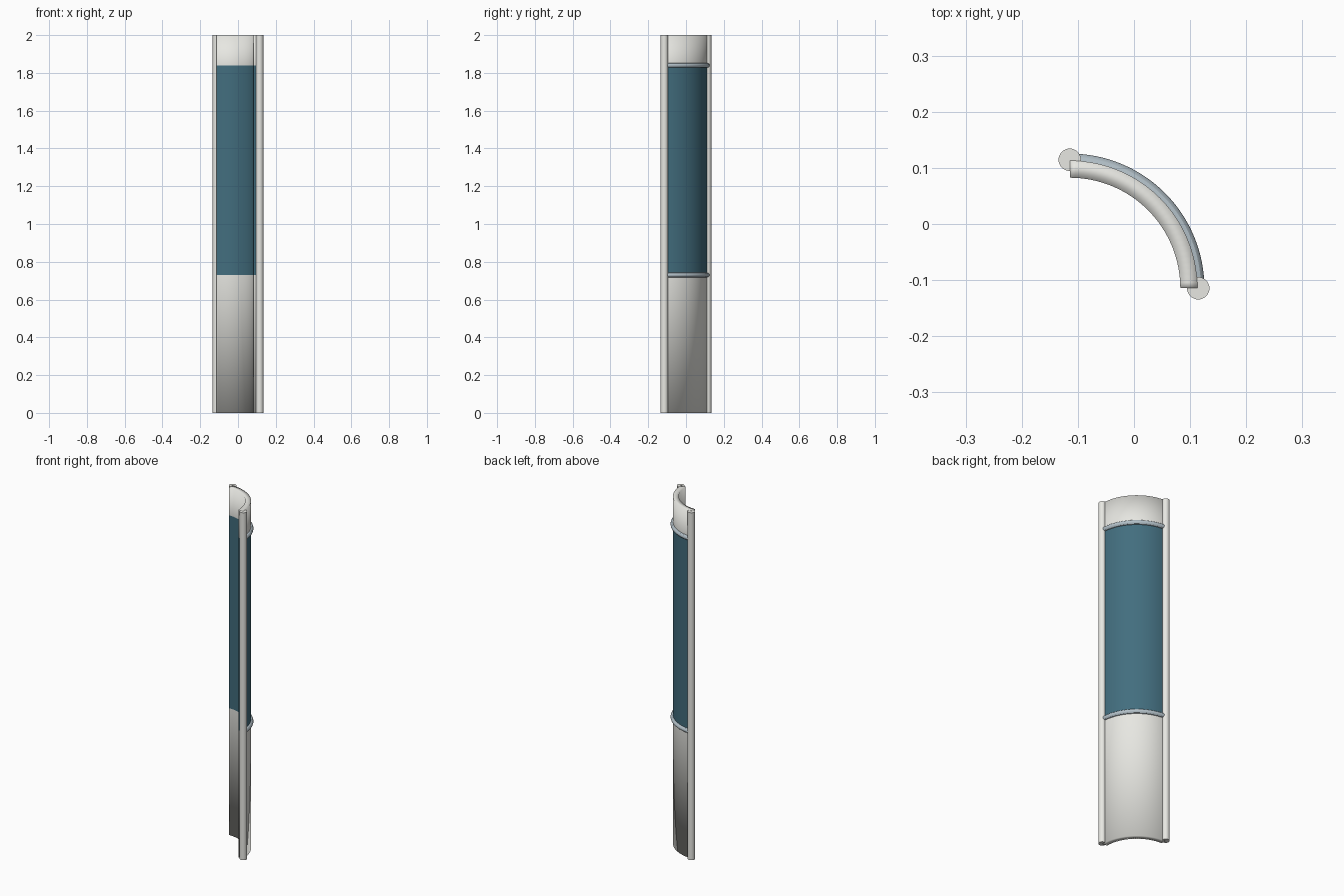
import bpy, bmesh
from math import sin, cos, pi

if "Cube" in bpy.data.objects:
    bpy.data.objects.remove(bpy.data.objects["Cube"])

C = 0.1145                 # posts sit at (-C, C) and (C, -C); arc centre is (-C, -C)
R_IN, R_OUT = 0.197, 0.2275
BAND = (0.73, 1.84)        # lower and upper edge of the coloured area


def material(name, rgb):
    m = bpy.data.materials.new(name)
    m.diffuse_color = (*rgb, 1)
    m.use_nodes = True
    m.node_tree.nodes["Principled BSDF"].inputs["Base Color"].default_value = m.diffuse_color
    return m


def sweep(name, profile, segments=32):
    """Sweep a closed (radius, z) profile through a quarter turn and cap both ends."""
    bm = bmesh.new()
    rings = []
    for i in range(segments + 1):
        a = pi / 2 * i / segments
        rings.append([bm.verts.new((r * cos(a) - C, r * sin(a) - C, z)) for r, z in profile])
    n = len(profile)
    for a, b in zip(rings, rings[1:]):
        for j in range(n):
            k = (j + 1) % n
            bm.faces.new((a[j], b[j], b[k], a[k]))
    return bm, rings


def finish(name, bm):
    bmesh.ops.recalc_face_normals(bm, faces=bm.faces)
    for f in bm.faces:
        f.smooth = True
    mesh = bpy.data.meshes.new(name)
    bm.to_mesh(mesh)
    bm.free()
    ob = bpy.data.objects.new(name, mesh)
    bpy.context.collection.objects.link(ob)
    return ob


grey = material("plain_grey", (0.8, 0.8, 0.76))
teal = material("teal", (0.055, 0.155, 0.21))
steel = material("blue_grey", (0.45, 0.53, 0.58))

# curved panel with a coloured middle section
levels = [0, *BAND, 2]
profile = [(R_OUT, z) for z in levels] + [(R_IN, z) for z in reversed(levels)]
bm, rings = sweep("curved_panel", profile)
for ring in (rings[0], rings[-1]):
    for j in range(3):
        bm.faces.new((ring[j], ring[j + 1], ring[6 - j], ring[7 - j]))
for f in bm.faces:
    zs = [v.co.z for v in f.verts]
    if max(zs) - min(zs) > 0.01 and BAND[0] < sum(zs) / len(zs) < BAND[1]:
        f.material_index = 1
panel = finish("curved_panel", bm)
panel.data.materials.append(grey)
panel.data.materials.append(teal)

# trim rings along the outer face, at both edges of the coloured section
for label, z in zip(("lower", "upper"), BAND):
    circle = [(R_OUT + 0.0125 * cos(t * pi / 6), z + 0.0125 * sin(t * pi / 6)) for t in range(12)]
    bm, rings = sweep("trim", circle)
    bm.faces.new(rings[0])
    bm.faces.new(rings[-1])
    trim = finish(label + "_trim_ring", bm)
    trim.data.materials.append(steel)
    trim.data.shade_smooth()
    bpy.context.view_layer.objects.active = trim
    trim.select_set(True)
    bpy.ops.object.shade_smooth_by_angle()
    trim.select_set(False)

# round posts along both side edges
for label, s in (("left", -1), ("right", 1)):
    bpy.ops.mesh.primitive_cylinder_add(vertices=32, radius=0.02, depth=2,
                                        location=(s * C, -s * C, 1))
    post = bpy.context.object
    post.name = label + "_edge_post"
    post.data.materials.append(grey)
    bpy.ops.object.shade_smooth_by_angle()
    post.select_set(False)
